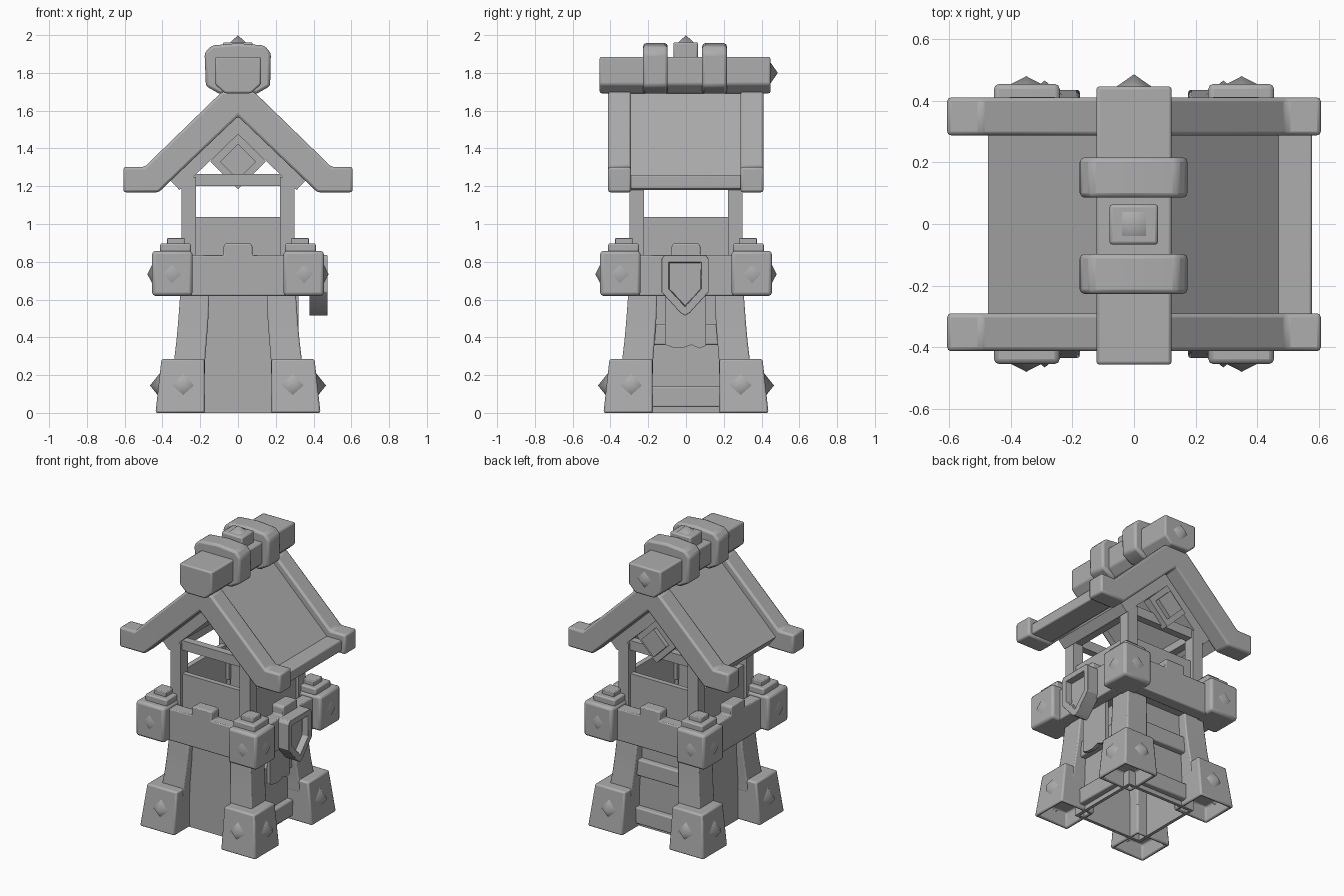
import bpy, bmesh, math
from mathutils import Matrix, Vector

if "Cube" in bpy.data.objects:
    bpy.data.objects.remove(bpy.data.objects["Cube"])

stone = bpy.data.materials.new("plain_grey")
stone.diffuse_color = (0.42, 0.42, 0.42, 1)
stone.use_nodes = True
stone.node_tree.nodes["Principled BSDF"].inputs["Base Color"].default_value = stone.diffuse_color


def finish(name, bm, bevel=0.0):
    bmesh.ops.recalc_face_normals(bm, faces=bm.faces[:])
    me = bpy.data.meshes.new(name)
    bm.to_mesh(me)
    bm.free()
    me.materials.append(stone)
    ob = bpy.data.objects.new(name, me)
    bpy.context.collection.objects.link(ob)
    if bevel:
        mod = ob.modifiers.new("soft_edges", 'BEVEL')
        mod.width, mod.segments = bevel, 2
        mod.limit_method, mod.angle_limit = 'ANGLE', math.radians(30)
        bpy.context.view_layer.objects.active = ob
        ob.select_set(True)
        bpy.ops.object.shade_smooth_by_angle(angle=math.radians(35))
        ob.select_set(False)
    return ob


def recess(bm, face, rim, offset):
    """Flat rim, then a straight-walled pocket."""
    bmesh.ops.inset_region(bm, faces=[face], thickness=rim)
    bmesh.ops.inset_region(bm, faces=[face], thickness=0.003)
    bmesh.ops.translate(bm, verts=face.verts[:], vec=offset)


def loft(name, sections, bevel=0.0, hollow=0.0):
    """Stack of rectangles (z, x0, x1, y0, y1); hollow pushes the underside in."""
    bm = bmesh.new()
    rings = []
    for z, x0, x1, y0, y1 in sections:
        rings.append([bm.verts.new(p) for p in
                      ((x0, y0, z), (x1, y0, z), (x1, y1, z), (x0, y1, z))])
    for a, b in zip(rings, rings[1:]):
        for i in range(4):
            j = (i + 1) % 4
            bm.faces.new((a[i], a[j], b[j], b[i]))
    bottom = bm.faces.new(rings[0][::-1])
    bm.faces.new(rings[-1])
    bmesh.ops.recalc_face_normals(bm, faces=bm.faces[:])
    if hollow:
        recess(bm, bottom, 0.03, (0, 0, hollow))
    return finish(name, bm, bevel)


def box(name, x0, x1, y0, y1, z0, z1, bevel=0.0, hollow=0.0):
    return loft(name, [(z0, x0, x1, y0, y1), (z1, x0, x1, y0, y1)], bevel, hollow)


def prism(name, pts, axis, a, b, bevel=0.0, inset=0.0, depth=0.0, turn=0.0):
    """Outline (across, z) pulled along x or y from a to b; the b end may be recessed."""
    bm = bmesh.new()
    place = (lambda u, v, t: (t, u, v)) if axis == 'x' else (lambda u, v, t: (u, t, v))
    lo = [bm.verts.new(place(u, v, a)) for u, v in pts]
    hi = [bm.verts.new(place(u, v, b)) for u, v in pts]
    bm.faces.new(lo)
    end = bm.faces.new(hi)
    for i in range(len(pts)):
        j = (i + 1) % len(pts)
        bm.faces.new((lo[i], lo[j], hi[j], hi[i]))
    bmesh.ops.recalc_face_normals(bm, faces=bm.faces[:])
    if inset:
        recess(bm, end, inset, place(0, 0, -depth))
    bm.transform(Matrix.Rotation(turn, 4, 'Z'))
    return finish(name, bm, bevel)


def gem(name, base, normal, r=0.055, height=0.05, spin=0.0):
    """Four-sided stud pointing along normal, softly shaded."""
    bm = bmesh.new()
    bmesh.ops.create_cone(bm, cap_ends=False, segments=4, radius1=r, radius2=0, depth=height)
    bmesh.ops.remove_doubles(bm, verts=bm.verts[:], dist=1e-4)
    m = (Matrix.Translation(base) @ Vector(normal).to_track_quat('Z', 'Y').to_matrix().to_4x4()
         @ Matrix.Rotation(spin, 4, 'Z') @ Matrix.Translation((0, 0, height / 2)))
    bm.transform(m)
    for f in bm.faces:
        f.smooth = True
    return finish(name, bm)


def diamond(z, h):
    return [(-h, z), (0, z - h), (h, z), (0, z + h)]


# Corner towers: foot, curved leg, block, caps, post and studs
for sx in (-1, 1):
    for sy in (-1, 1):
        def c(z, lo, hi):
            return (z, *sorted((sx * lo, sx * hi)), *sorted((sy * lo, sy * hi)))
        loft("foot", [c(0, .175, .437), c(.285, .178, .405)], .012, hollow=.1)
        loft("leg", [c(.2, .176, .345), c(.28, .174, .338), c(.38, .166, .326),
                     c(.48, .158, .317), c(.64, .152, .305)], .008)
        loft("corner_block", [c(.62, .241, .455), c(.857, .241, .455)], .017)
        loft("block_cap", [c(.85, .25, .412), c(.897, .25, .412)], .008)
        loft("block_cap_top", [c(.89, .283, .375), c(.927, .283, .375)], .005)
        loft("post", [c(.8, .223, .3), c(1.25, .223, .3)])
        for z, at, face, tip, r in ((.145, .29, .41, .466, .07), (.735, .35, .44, .48, .077)):
            gem("stud", (sx * face, sy * at, z), (sx, 0, 0), r, tip - face)
            gem("stud", (sx * at, sy * face, z), (0, sy, 0), r, tip - face)

# Tower body, open underneath, and deck
box("tower_body", -.27, .25, -.27, .25, 0, .66, hollow=.61)
box("deck", -.33, .33, -.33, .33, .63, .68)

# Horizontal beams on the back and right walls
for z0, z1 in ((.03, .14), (.36, .47)):
    box("back_beam", -.19, .19, .23, .29, z0, z1, .008)
    box("right_beam", .23, .29, -.19, .19, z0, z1, .008)

# Four sides: parapet with merlon, panel, lintel
parapet = [(-.26, .62), (.26, .62), (.26, .835), (.076, .835), (.076, .885), (.066, .897),
           (-.066, .897), (-.076, .885), (-.076, .835), (-.26, .835)]
for k in range(4):
    t = k * math.pi / 2
    prism("parapet", parapet, 'y', -.395, -.31, .007, turn=t)
    prism("panel", [(-.23, .66), (.23, .66), (.23, 1.037), (-.23, 1.037)],
          'y', -.28, -.245, turn=t)
    prism("lintel", [(-.23, 1.2), (.23, 1.2), (.23, 1.265), (-.23, 1.265)],
          'y', -.285, -.235, turn=t)

# Shield and hanging banner on the right side
prism("shield", [(-.115, .835), (.105, .835), (.12, .815), (.12, .64), (.02, .53), (-.005, .515),
                 (-.03, .53), (-.13, .64), (-.13, .815)],
      'x', .378, .474, .008, inset=.042, depth=.045)
prism("banner", [(-.11, .65), (.105, .65), (.105, .355), (.07, .342), (.03, .36),
                 (-.02, .343), (-.07, .347), (-.11, .36)], 'x', .295, .32)

# Gable boards
gable = [(-.607, 1.168), (-.42, 1.168), (0, 1.57), (.42, 1.168), (.607, 1.168),
         (.607, 1.302), (.495, 1.302), (.085, 1.7), (-.085, 1.7), (-.495, 1.302), (-.607, 1.302)]
for y0 in (-.413, .288):
    prism("gable_board", gable, 'y', y0, y0 + .123, .013)

# Roof slab, rafters, eave strip and gable diamond
prism("roof_slab", [(-.475, 1.255), (0, 1.72), (.475, 1.255), (.42, 1.185),
                    (0, 1.57), (-.42, 1.185)], 'y', -.3, .3)
prism("rafters", [(-.31, 1.18), (0, 1.475), (.31, 1.18), (.357, 1.229),
                  (0, 1.572), (-.357, 1.229)], 'y', -.3, .3)
box("eave_strip", .42, .578, -.3, .3, 1.185, 1.26, .008)
prism("gable_diamond", diamond(1.33, .147), 'y', .27, .32)
prism("gable_diamond_boss", diamond(1.33, .095), 'y', .25, .35)

# Ridge beam with two clamps and a topped cap
prism("ridge_beam", [(-.122, 1.885), (.122, 1.885), (.122, 1.74), (.07, 1.692),
                     (-.07, 1.692), (-.122, 1.74)], 'y', -.457, .447, .01)
clamp = [(-.177, 1.905), (-.14, 1.945), (0, 1.957), (.14, 1.945), (.174, 1.905),
         (.17, 1.73), (.1, 1.69), (-.1, 1.69), (-.17, 1.73)]
for y0 in (-.227, .086):
    prism("ridge_clamp", clamp, 'y', y0, y0 + .13, .015)
box("ridge_cap", -.08, .078, -.067, .064, 1.87, 1.962, .01)
gem("ridge_cap_stud", (0, 0, 1.955), (0, 0, 1), .066, .045, math.pi / 4)
gem("ridge_end_stud", (0, .44, 1.8), (0, 1, 0), .066, .046)
